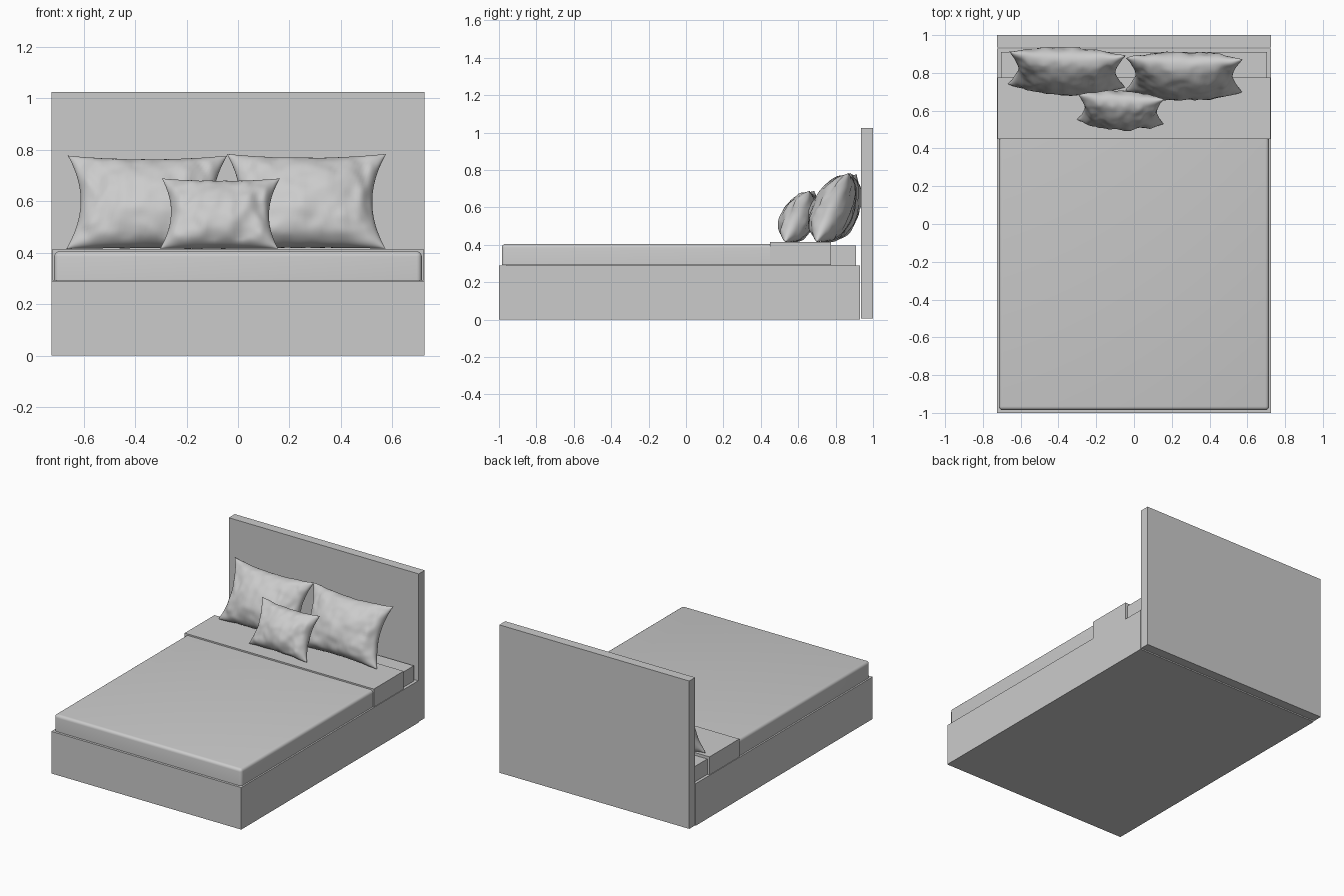
import bpy, bmesh, math
from mathutils import Vector, noise

old = bpy.data.objects.get("Cube")
if old:
    bpy.data.objects.remove(old, do_unlink=True)

grey = bpy.data.materials.new("light grey")
grey.use_nodes = True
COLOUR = (0.6, 0.6, 0.6, 1)
grey.diffuse_color = COLOUR
grey.node_tree.nodes["Principled BSDF"].inputs["Base Color"].default_value = COLOUR


def finish(name, bm, angle):
    bmesh.ops.recalc_face_normals(bm, faces=bm.faces)
    mesh = bpy.data.meshes.new(name)
    bm.to_mesh(mesh)
    bm.free()
    mesh.materials.append(grey)
    obj = bpy.data.objects.new(name, mesh)
    bpy.context.collection.objects.link(obj)
    bpy.ops.object.select_all(action="DESELECT")
    obj.select_set(True)
    bpy.context.view_layer.objects.active = obj
    bpy.ops.object.shade_smooth_by_angle(angle=math.radians(angle))
    return obj


def box(name, half_x, y0, y1, z0, z1, round_ends=(), radius=0.0):
    """Box centred on x; round_ends lists the y ends whose edges are rounded."""
    bm = bmesh.new()
    bmesh.ops.create_cube(bm, size=1)
    for v in bm.verts:
        v.co = Vector((v.co.x * 2 * half_x,
                       y0 if v.co.y < 0 else y1,
                       z0 if v.co.z < 0 else z1))
    if radius:
        def rounded(edge):
            a, b = (v.co for v in edge.verts)
            if max(a.z, b.z) < z1:                  # bottom edges stay square
                return False
            if a.y != b.y:                          # long top edges
                return True
            return a.y in [v.co.y for v in bm.verts
                           if (v.co.y < (y0 + y1) / 2 and "front" in round_ends)
                           or (v.co.y > (y0 + y1) / 2 and "back" in round_ends)]
        bmesh.ops.bevel(bm, geom=[e for e in bm.edges if rounded(e)],
                        offset=radius, segments=4, profile=0.5, affect="EDGES")
    return finish(name, bm, 35)


def pillow(name, centre, half_w, half_h, depth, tilt, yaw, seed, n=44):
    """Two puffed sheets sharing a pinched seam, with soft creases."""
    bm = bmesh.new()

    def point(i, j, side):
        u, v = 2 * i / n - 1, 2 * j / n - 1
        # denser rows towards the seam
        u, v = math.sin(u * math.pi / 2), math.sin(v * math.pi / 2)
        pinch_x = 1 - 0.17 * (1 - v * v)
        pinch_z = 1 - (0.11 if v > 0 else 0.06) * (1 - u * u)
        x, z = u * half_w * pinch_x, v * half_h * pinch_z
        inside = max(0, (1 - u * u) * (1 - v * v))
        puff = depth * inside ** 0.5 * (1 - 0.12 * v)
        # creases run inwards from the seam
        crease = noise.noise(Vector((x * 16, z * 9, seed + side * 3)))
        crease += 0.5 * noise.noise(Vector((x * 30, z * 22, seed - side)))
        puff += 0.012 * crease * min(1, inside * 5) * (1.3 - 0.7 * inside)
        ripple = 0.006 * noise.noise(Vector((x * 14, z * 14, seed + 9)))
        return Vector((x, side * puff + ripple, z + ripple * 0.5))

    seam = {}
    for side in (-1, 1):
        grid = {}
        for i in range(n + 1):
            for j in range(n + 1):
                if i in (0, n) or j in (0, n):
                    if (i, j) not in seam:
                        seam[i, j] = bm.verts.new(point(i, j, side))
                    grid[i, j] = seam[i, j]
                else:
                    grid[i, j] = bm.verts.new(point(i, j, side))
        for i in range(n):
            for j in range(n):
                bm.faces.new((grid[i, j], grid[i + 1, j],
                              grid[i + 1, j + 1], grid[i, j + 1]))
    obj = finish(name, bm, 50)
    obj.location = centre
    obj.rotation_euler = (-math.radians(tilt), 0, math.radians(yaw))


# Bed frame
box("bed_base", 0.725, -1.0, 0.93, 0.0, 0.29)
box("headboard", 0.725, 0.935, 1.0, 0.005, 1.025)

# Mattress and bedding
box("mattress", 0.705, -0.96, 0.91, 0.285, 0.396, ("front", "back"), 0.012)
box("duvet", 0.715, -0.985, 0.46, 0.291, 0.405, ("front",), 0.02)
box("duvet_fold", 0.722, 0.45, 0.775, 0.291, 0.415, (), 0.02)

# Pillows
pillow("right_pillow", (-0.355, 0.815, 0.596), 0.31, 0.2, 0.112, 25, -2, 1)
pillow("left_pillow", (0.265, 0.79, 0.6), 0.31, 0.203, 0.112, 25, -1, 5)
pillow("small_pillow", (-0.07, 0.607, 0.552), 0.23, 0.152, 0.092, 26, -3, 8)
